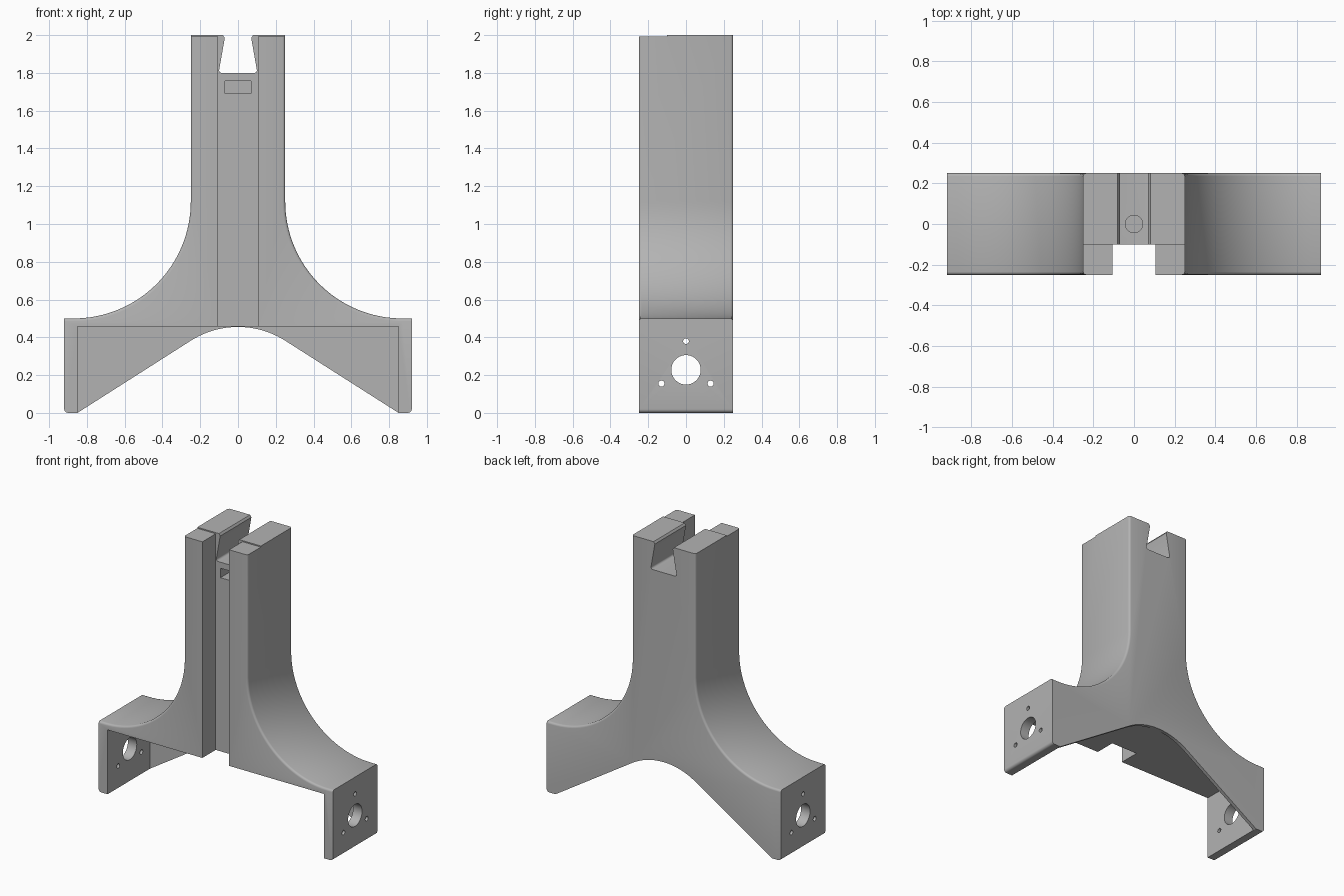
import bpy, bmesh
from math import sin, cos, pi, radians
from mathutils import Matrix

cube = bpy.data.objects.get("Cube")
if cube:
    bpy.data.objects.remove(cube, do_unlink=True)

grey = bpy.data.materials.new("plain grey")
grey.use_nodes = True
colour = (0.45, 0.45, 0.45, 1)
grey.diffuse_color = colour
grey.node_tree.nodes["Principled BSDF"].inputs["Base Color"].default_value = colour


def finish(bm, name):
    bmesh.ops.recalc_face_normals(bm, faces=bm.faces[:])
    mesh = bpy.data.meshes.new(name)
    bm.to_mesh(mesh)
    bm.free()
    mesh.materials.append(grey)
    ob = bpy.data.objects.new(name, mesh)
    bpy.context.collection.objects.link(ob)
    return ob


def prism(points, y0, y1):
    """Extrude an x-z outline from y0 to y1."""
    bm = bmesh.new()
    face = bm.faces.new([bm.verts.new((x, y0, z)) for x, z in points])
    new = bmesh.ops.extrude_face_region(bm, geom=[face])["geom"]
    verts = [v for v in new if isinstance(v, bmesh.types.BMVert)]
    bmesh.ops.translate(bm, verts=verts, vec=(0, y1 - y0, 0))
    return bm


def box(x0, x1, y0, y1, z0, z1):
    return prism([(x0, z0), (x1, z0), (x1, z1), (x0, z1)], y0, y1)


def rod(radius, length, centre, axis):
    bm = bmesh.new()
    turn = Matrix.Rotation(pi / 2, 4, 'Y') if axis == 'X' else Matrix()
    bmesh.ops.create_cone(bm, cap_ends=True, segments=40, radius1=radius, radius2=radius,
                          depth=length, matrix=Matrix.Translation(centre) @ turn)
    return bm


def arc(cx, cz, r, a0, a1, n):
    return [(cx + r * cos(radians(a0 + (a1 - a0) * i / n)),
             cz + r * sin(radians(a0 + (a1 - a0) * i / n))) for i in range(n + 1)]


def mirrored(half):
    """Complete a half outline that runs from the bottom centre to the top."""
    return half + [(-x, z) for x, z in reversed(half) if x > 1e-5]


def cut(target, bm):
    cutter = finish(bm, "cutter")
    cutter.hide_render = True
    mod = target.modifiers.new("cut", 'BOOLEAN')
    mod.operation, mod.solver, mod.object = 'DIFFERENCE', 'EXACT', cutter
    bpy.context.view_layer.objects.active = target
    bpy.ops.object.modifier_apply(modifier=mod.name)
    bpy.data.objects.remove(cutter, do_unlink=True)


# Body outline: arched underside, end plate, sweeping shoulder, column
arch = arc(0, -0.01, 0.465, 90, 57.5, 12)
foot = [(0.85, 0)] + arc(0.9, 0.02, 0.02, -90, 0, 4)
shoulder = [(0.92, 0.5)] + arc(0.87, 1.12, 0.62, 270, 180, 32)
outline = mirrored(arch + foot + shoulder + [(0.25, 2)])
bm = prism(outline, -0.25, 0.25)

# Soften the front and back edges of the shoulders and column
soft = [e for e in bm.edges
        if abs(e.verts[0].co.y - e.verts[1].co.y) < 1e-4
        and all(v.co.z > 0.49 for v in e.verts)
        and not all(v.co.z > 1.99 for v in e.verts)]
bmesh.ops.bevel(bm, geom=soft, offset=0.015, segments=3, profile=0.5, affect='EDGES')
stand = finish(bm, "stand_body")

# Hollow below the shelf, leaving a thin back wall and two end plates
cut(stand, box(-0.85, 0.85, -0.3, 0.225, -0.1, 0.457))
# Front channel
cut(stand, box(-0.105, 0.105, -0.3, -0.1, 0.3, 2.1))
# Dovetail slot through the top, with rounded floor corners
cut(stand, prism(mirrored([(0, 1.8)] + arc(0.085, 1.815, 0.015, -90, 0, 4)
                          + [(0.07, 1.985), (0.08, 2.0), (0.08, 2.1)]), -0.3, 0.3))
# Shallow step on the front of the column top
cut(stand, box(-0.3, 0.3, -0.3, -0.1, 1.992, 2.1))
# Nut pocket and bolt hole
cut(stand, box(-0.068, 0.068, -0.15, 0.07, 1.69, 1.757))
cut(stand, rod(0.043, 0.25, (0, 0, 1.725), 'Z'))
# Shaft and screw holes through both end plates
for side in (-1, 1):
    for y, z, r in ((0, 0.228, 0.078), (0, 0.38, 0.015), (0.13, 0.155, 0.016), (-0.13, 0.155, 0.016)):
        cut(stand, rod(r, 0.2, (side * 0.885, y, z), 'X'))

bpy.ops.object.select_all(action='DESELECT')
stand.select_set(True)
bpy.context.view_layer.objects.active = stand
bpy.ops.object.shade_smooth_by_angle(angle=radians(32))
